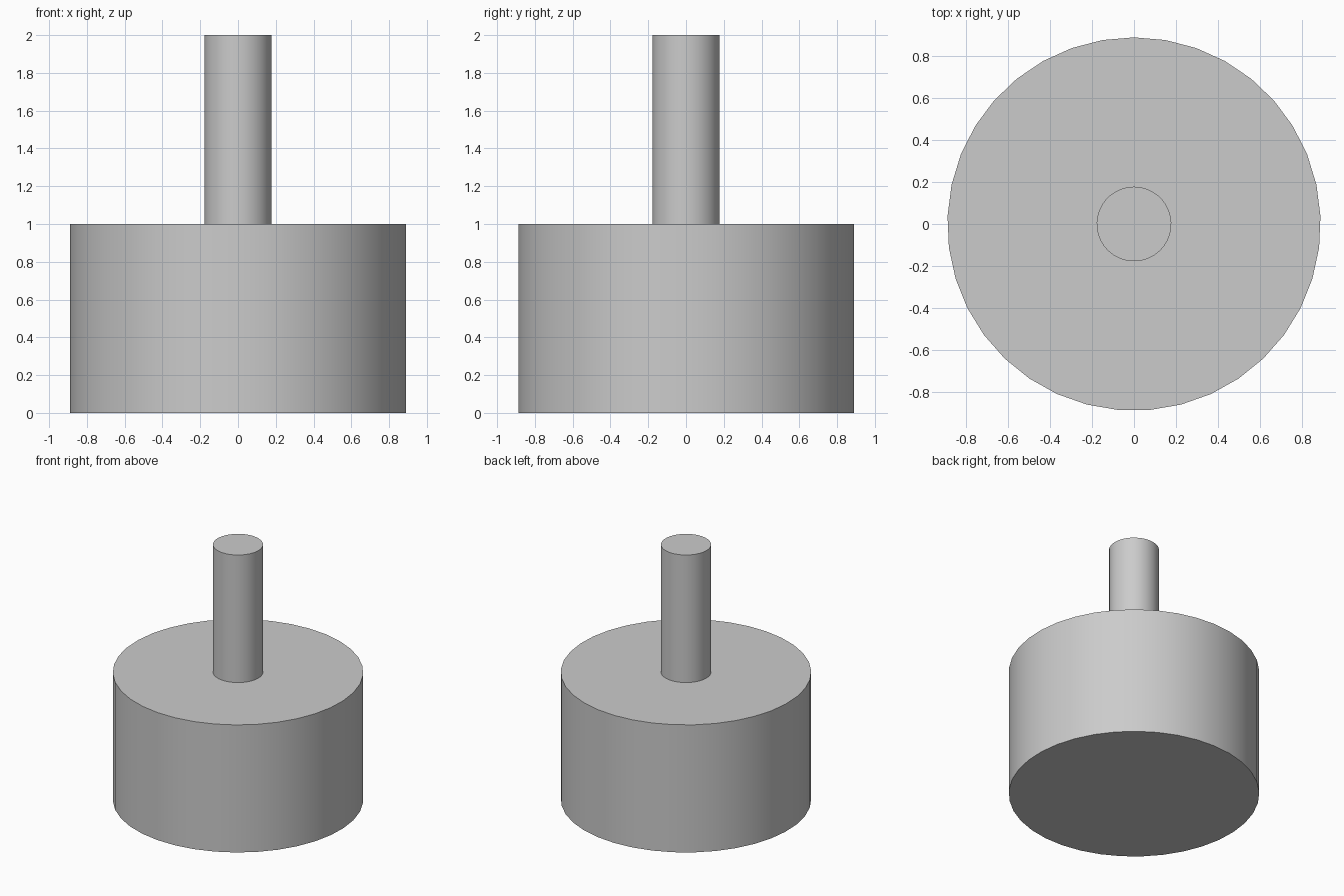
import bpy
from math import radians

if "Cube" in bpy.data.objects:
    bpy.data.objects.remove(bpy.data.objects["Cube"])

SIDES = 37


def cylinder(name, radius, bottom, top):
    bpy.ops.mesh.primitive_cylinder_add(
        vertices=SIDES, radius=radius, depth=top - bottom,
        location=(0, 0, (bottom + top) / 2))
    obj = bpy.context.object
    obj.name = name
    bpy.ops.object.shade_smooth_by_angle(angle=radians(30))
    return obj


# Wide drum at the bottom
cylinder("base_drum", 0.89, 0.0, 1.0)

# Thin post standing on the drum
cylinder("post", 0.178, 1.0, 2.0)
